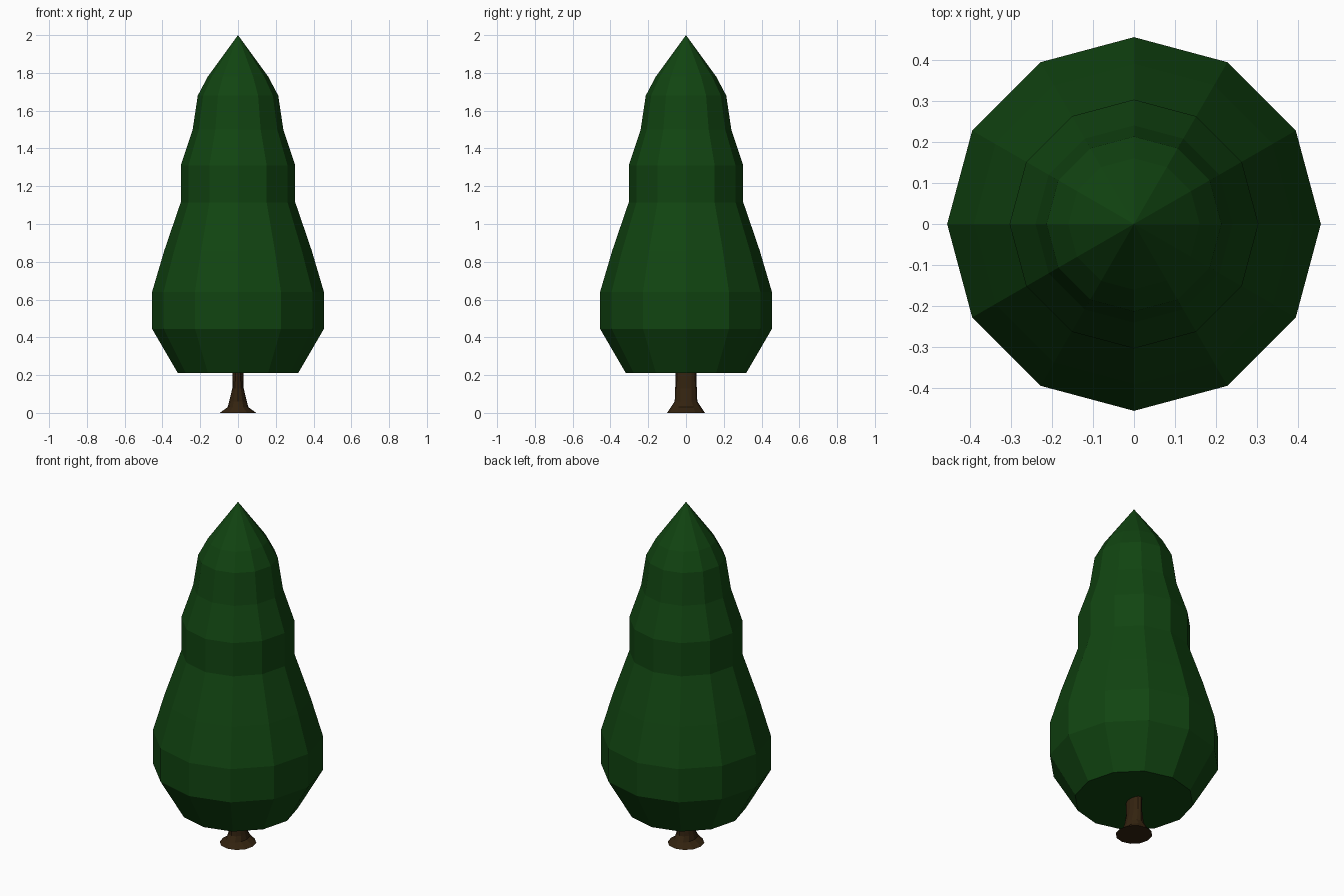
import bpy, bmesh, math

if "Cube" in bpy.data.objects:
    bpy.data.objects.remove(bpy.data.objects["Cube"])


def material(name, colour):
    m = bpy.data.materials.new(name)
    m.diffuse_color = (*colour, 1)
    m.use_nodes = True
    m.node_tree.nodes["Principled BSDF"].inputs["Base Color"].default_value = m.diffuse_color
    return m


def loft(name, rings, sides, mat):
    """Stack rings of (z, x radius, y radius); a zero radius makes a tip."""
    bm = bmesh.new()
    loops = []
    for z, rx, ry in rings:
        if rx == 0:
            loops.append([bm.verts.new((0, 0, z))])
        else:
            loops.append([bm.verts.new((rx * math.cos(2 * math.pi * i / sides),
                                        ry * math.sin(2 * math.pi * i / sides), z))
                          for i in range(sides)])
    for a, b in zip(loops, loops[1:]):
        for i in range(sides):
            j = (i + 1) % sides
            bm.faces.new((a[i], a[j], b[0]) if len(b) == 1 else (a[i], a[j], b[j], b[i]))
    bm.faces.new(loops[0][::-1])
    if len(loops[-1]) > 1:
        bm.faces.new(loops[-1])
    bmesh.ops.recalc_face_normals(bm, faces=bm.faces)
    mesh = bpy.data.meshes.new(name)
    bm.to_mesh(mesh)
    bm.free()
    mesh.materials.append(mat)
    ob = bpy.data.objects.new(name, mesh)
    bpy.context.collection.objects.link(ob)
    return ob


green = material("dark green", (0.0055, 0.058, 0.0055))
brown = material("dark brown", (0.034, 0.017, 0.005))

# Tiered foliage with a pointed top
profile = [(0.21, 0.318), (0.445, 0.455), (0.64, 0.455), (0.86, 0.39), (1.115, 0.303),
           (1.31, 0.303), (1.5, 0.24), (1.68, 0.213), (1.78, 0.16), (2.0, 0)]
loft("foliage", [(z, r, r) for z, r in profile], 12, green)

# Flattened trunk flaring to a round foot
loft("trunk", [(0, 0.097, 0.1), (0.03, 0.055, 0.08), (0.06, 0.047, 0.06),
               (0.13, 0.03, 0.057), (0.212, 0.028, 0.056)], 12, brown)
